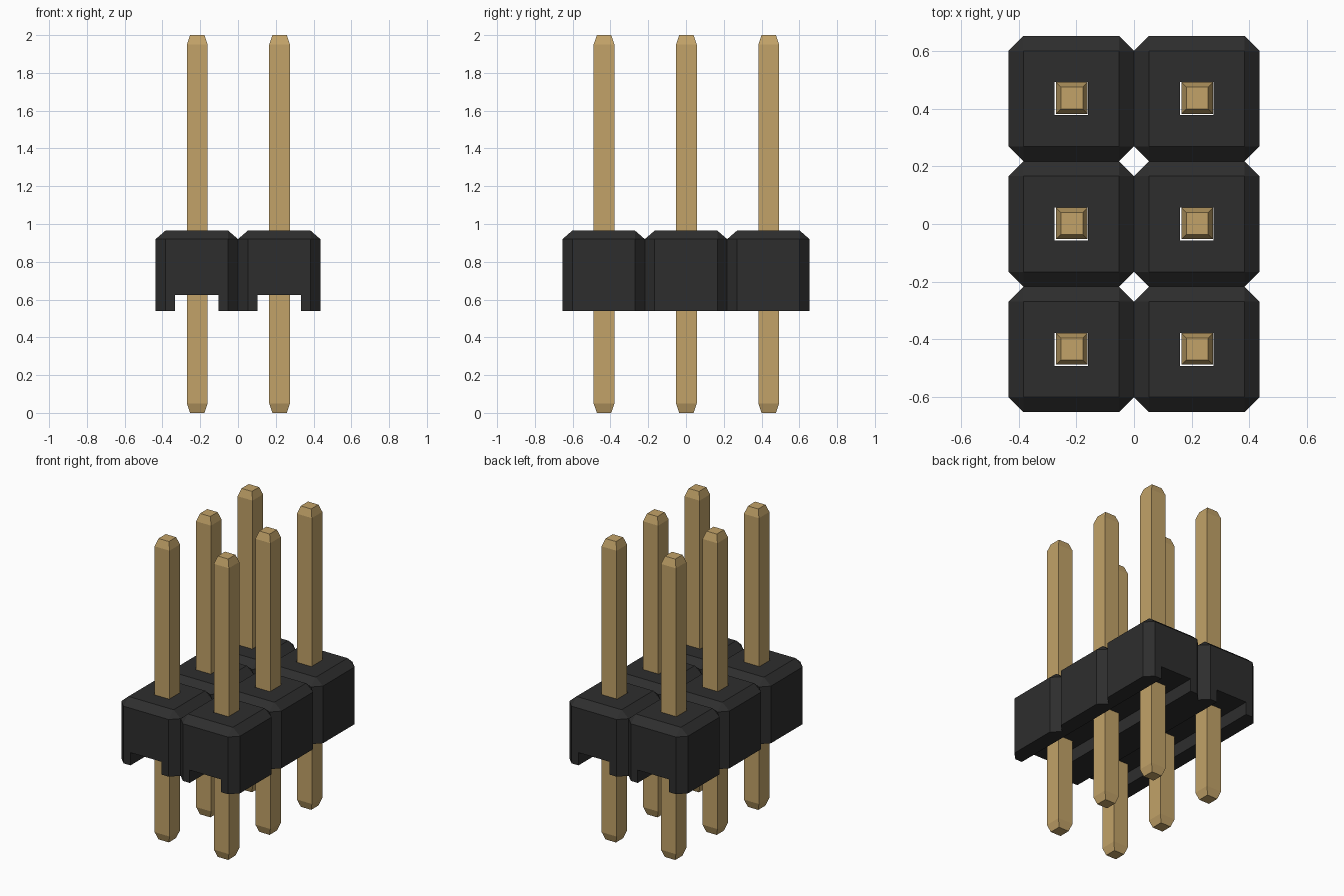
import bpy, bmesh
from mathutils import Matrix, Vector

old = bpy.data.objects.get("Cube")
if old:
    bpy.data.objects.remove(old, do_unlink=True)

HALF = 0.218                      # half of one square cell
Z0, Z1 = 0.54, 0.965              # underside and top of the housing
CHAMFER, CHAMFER_Z = 0.052, 0.045
CENTRES = [(x, y) for x in (-HALF, HALF) for y in (-2 * HALF, 0, 2 * HALF)]


def material(name, rgb):
    m = bpy.data.materials.new(name)
    m.use_nodes = True
    m.diffuse_color = (*rgb, 1)
    m.node_tree.nodes["Principled BSDF"].inputs["Base Color"].default_value = (*rgb, 1)
    return m


black = material("black plastic", (0.027, 0.027, 0.027))
gold = material("gold metal", (0.54, 0.365, 0.14))


def add_box(bm, lo, hi):
    lo, hi = Vector(lo), Vector(hi)
    mat = Matrix.Translation((lo + hi) / 2) @ Matrix.Diagonal((*(hi - lo), 1))
    return bmesh.ops.create_cube(bm, size=1, matrix=mat)["verts"]


def finish(name, bm, mat=None):
    me = bpy.data.meshes.new(name)
    bm.to_mesh(me)
    bm.free()
    ob = bpy.data.objects.new(name, me)
    bpy.context.collection.objects.link(ob)
    if mat:
        me.materials.append(mat)
    return ob


# Housing: six chamfered cells welded together
bm = bmesh.new()
stretch = CHAMFER / CHAMFER_Z     # built taller, then squashed to flatten the top chamfer
for x, y in CENTRES:
    verts = add_box(bm, (x - HALF, y - HALF, 0), (x + HALF, y + HALF, (Z1 - Z0) * stretch))
    edges = {e for v in verts for e in v.link_edges
             if max(w.co.z for w in e.verts) > 0.01}
    bmesh.ops.bevel(bm, geom=list(edges), offset=CHAMFER, segments=1,
                    affect='EDGES', profile=0.5)
bmesh.ops.scale(bm, vec=(1, 1, 1 / stretch), verts=bm.verts)
bmesh.ops.translate(bm, vec=(0, 0, Z0), verts=bm.verts)

# Remove the walls where neighbouring cells touch
bm.normal_update()
inner = []
for f in bm.faces:
    c = f.calc_center_median()
    if abs(f.normal.x) > 0.99 and abs(c.x) < 0.001:
        inner.append(f)
    elif abs(f.normal.y) > 0.99 and abs(abs(c.y) - HALF) < 0.001:
        inner.append(f)
bmesh.ops.delete(bm, geom=inner, context='FACES')
bmesh.ops.remove_doubles(bm, verts=bm.verts, dist=0.0005)
bmesh.ops.recalc_face_normals(bm, faces=bm.faces)
housing = finish("housing", bm, black)

# Cutters: channels along the underside, square holes for the pins
bm = bmesh.new()
for x in (-HALF, HALF):
    add_box(bm, (x - 0.115, -1, 0.4), (x + 0.115, 1, 0.625))
channels = finish("channel_cutter", bm, black)
bm = bmesh.new()
H = 0.0575
for x, y in CENTRES:
    add_box(bm, (x - H, y - H, 0.4), (x + H, y + H, 1.2))
holes = finish("hole_cutter", bm, black)

bpy.context.view_layer.objects.active = housing
for cutter in (channels, holes):
    cutter.hide_render = True
    mod = housing.modifiers.new(cutter.name, 'BOOLEAN')
    mod.operation = 'DIFFERENCE'
    mod.solver = 'EXACT'
    mod.object = cutter
    bpy.ops.object.modifier_apply(modifier=mod.name)
    bpy.data.objects.remove(cutter, do_unlink=True)

# Pins: square rods with tapered tips
bm = bmesh.new()
rings = []
for z, r in ((0, 0.038), (0.05, 0.055), (1.95, 0.055), (2, 0.038)):
    rings.append([bm.verts.new((sx * r, sy * r, z))
                  for sx, sy in ((-1, -1), (1, -1), (1, 1), (-1, 1))])
for a, b in zip(rings, rings[1:]):
    for i in range(4):
        j = (i + 1) % 4
        bm.faces.new((a[i], a[j], b[j], b[i]))
bm.faces.new(rings[0][::-1])
bm.faces.new(rings[-1])
first = finish("pin_1", bm, gold)
for i, (x, y) in enumerate(CENTRES):
    pin = first
    if i:
        pin = bpy.data.objects.new(f"pin_{i + 1}", first.data)
        bpy.context.collection.objects.link(pin)
    pin.location = (x + 0.002, y + 0.002, 0)
